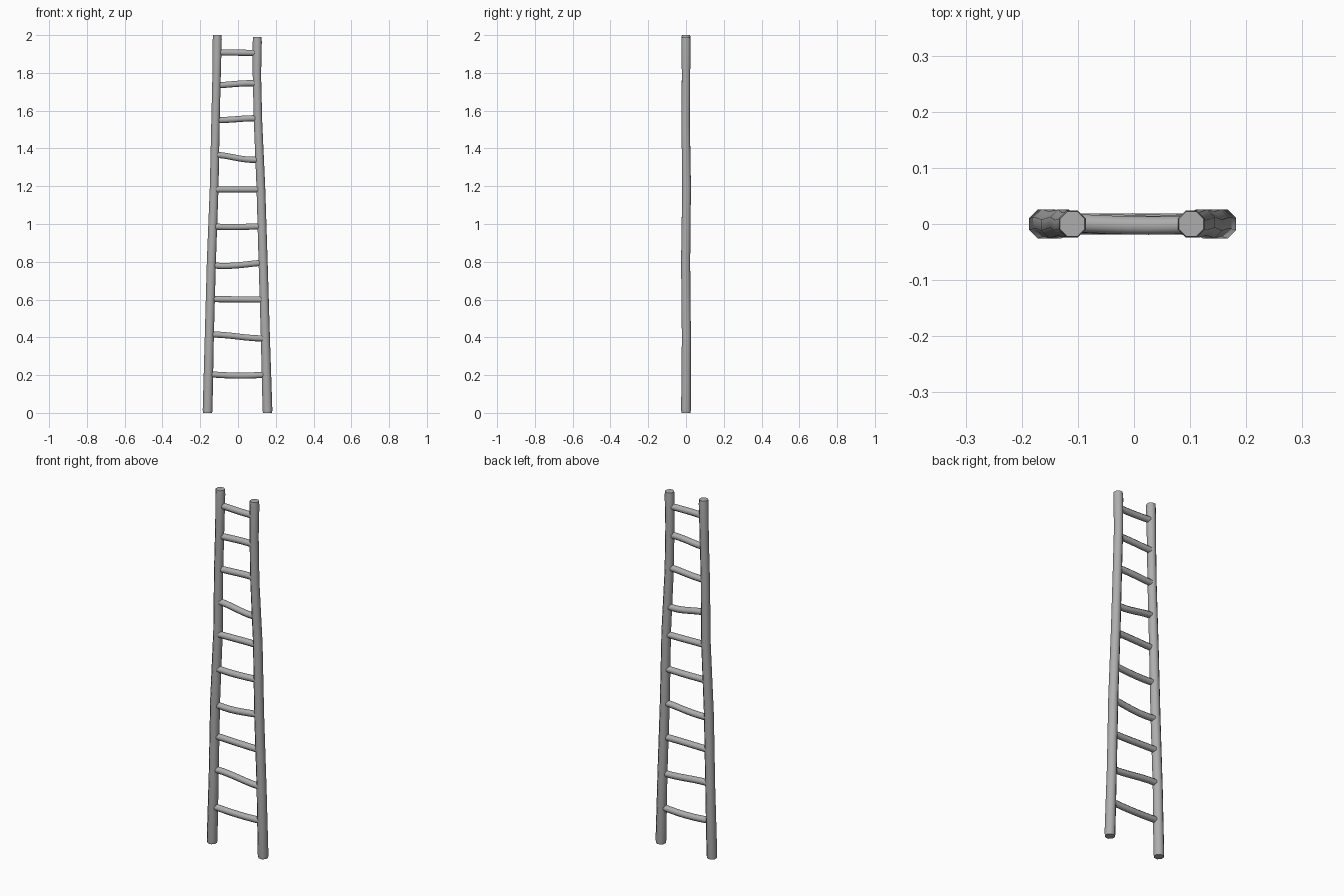
import bpy, bmesh, math
from mathutils import Vector

old = bpy.data.objects.get("Cube")
if old:
    bpy.data.objects.remove(old, do_unlink=True)

# One weathered grey for the whole ladder
grey = bpy.data.materials.new("weathered_grey")
grey.use_nodes = True
colour = (0.42, 0.42, 0.42, 1)
grey.diffuse_color = colour
grey.node_tree.nodes["Principled BSDF"].inputs["Base Color"].default_value = colour


def pole(name, path, radii, axis_u, axis_v, sides=8):
    """Capped tube: one ring of vertices around every path point."""
    bm = bmesh.new()
    u, v = Vector(axis_u), Vector(axis_v)
    rings = []
    for p, r in zip(path, radii):
        angles = [2 * math.pi * (i + 0.5) / sides for i in range(sides)]
        rings.append([bm.verts.new(Vector(p) + r * (u * math.cos(a) + v * math.sin(a)))
                      for a in angles])
    for a, b in zip(rings, rings[1:]):
        for i in range(sides):
            j = (i + 1) % sides
            bm.faces.new((a[i], a[j], b[j], b[i]))
    bm.faces.new(rings[0])
    bm.faces.new(rings[-1])
    bmesh.ops.recalc_face_normals(bm, faces=bm.faces)
    mesh = bpy.data.meshes.new(name)
    bm.to_mesh(mesh)
    bm.free()
    mesh.materials.append(grey)
    obj = bpy.data.objects.new(name, mesh)
    bpy.context.collection.objects.link(obj)
    bpy.ops.object.select_all(action="DESELECT")
    obj.select_set(True)
    bpy.context.view_layer.objects.active = obj
    bpy.ops.object.shade_smooth_by_angle(angle=math.radians(50))
    return obj


# Side rails: slightly crooked, leaning together towards the top
heights = (0, 0.015, 0.4, 0.8, 1.2, 1.55, 1.8, 1.975, 2)
right_x = (-0.161, -0.161, -0.152, -0.141, -0.126, -0.119, -0.113, -0.11, -0.11)
left_x = (0.156, 0.156, 0.145, 0.133, 0.121, 0.106, 0.1, 0.102, 0.102)
sway = (0, 0, 0.002, -0.002, 0.003, -0.002, 0, 0, 0)
radii = (0.026, 0.028, 0.026, 0.026, 0.025, 0.024, 0.024, 0.026, 0.024)


def rail(name, xs, top):
    path = [(x, y, z * top / 2) for x, y, z in zip(xs, sway, heights)]
    return pole(name, path, radii, (1, 0, 0), (0, 1, 0))


rail("right_rail", right_x, 2.0)
rail("left_rail", left_x, 1.99)


def rail_x(xs, z):
    """Rail centre at a given height."""
    for i in range(len(heights) - 1):
        if z <= heights[i + 1]:
            t = (z - heights[i]) / (heights[i + 1] - heights[i])
            return xs[i] + t * (xs[i + 1] - xs[i])
    return xs[-1]


# Rungs: height at the right end, height at the left end, sag of the middle
rungs = [(0.204, 0.202, -0.006), (0.415, 0.394, 0), (0.602, 0.6, 0),
         (0.78, 0.794, -0.006), (0.986, 0.988, -0.003), (1.183, 1.183, 0),
         (1.366, 1.34, -0.004), (1.55, 1.56, 0), (1.735, 1.745, 0.002),
         (1.908, 1.906, 0)]
for n, (za, zb, sag) in enumerate(rungs):
    xa = rail_x(right_x, za) + 0.014
    xb = rail_x(left_x, zb) - 0.014
    path = []
    for k in range(7):
        t = k / 6
        ease = t * t * (3 - 2 * t)
        z = za + (zb - za) * ease + sag * math.sin(math.pi * t)
        path.append((xa + (xb - xa) * t, 0.003 * math.sin(3 * t + n), z))
    pole(f"rung_{n + 1}", path, [0.0175] * len(path), (0, 1, 0), (0, 0, 1))
